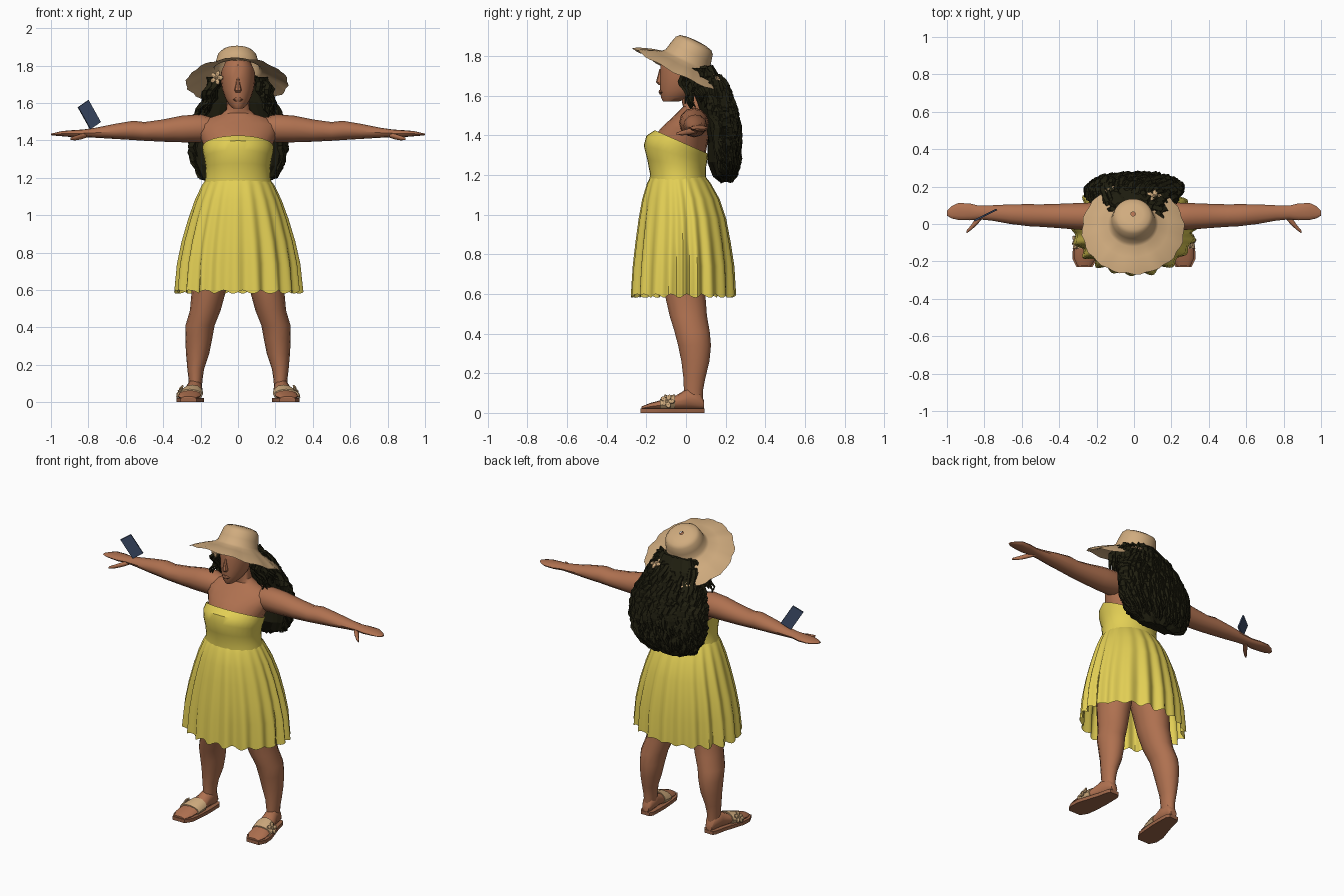
import bpy, bmesh, math, random
from mathutils import Vector, Matrix

random.seed(4)


def material(name, r, g, b):
    m = bpy.data.materials.new(name)
    m.diffuse_color = (r, g, b, 1)
    return m


SKIN = material("warm skin", 0.43, 0.165, 0.08)
DRESS = material("yellow cloth", 0.76, 0.62, 0.09)
STRAW = material("straw", 0.63, 0.41, 0.21)
HAIR = material("dark hair", 0.014, 0.013, 0.005)
PHONE = material("slate blue", 0.05, 0.078, 0.15)
SOLE = material("brown leather", 0.33, 0.13, 0.065)


def finish(name, bm, mat, smooth=40):
    bmesh.ops.recalc_face_normals(bm, faces=bm.faces)
    me = bpy.data.meshes.new(name)
    bm.to_mesh(me)
    bm.free()
    me.materials.append(mat)
    ob = bpy.data.objects.new(name, me)
    bpy.context.collection.objects.link(ob)
    if smooth:
        bpy.ops.object.select_all(action='DESELECT')
        ob.select_set(True)
        bpy.context.view_layer.objects.active = ob
        bpy.ops.object.shade_smooth_by_angle(angle=math.radians(smooth))
    return ob


def skin_rings(bm, rings, caps=True):
    """Join a list of equal point loops into a tube."""
    loops = [[bm.verts.new(p) for p in r] for r in rings]
    n = len(loops[0])
    for a, b in zip(loops, loops[1:]):
        for i in range(n):
            j = (i + 1) % n
            bm.faces.new((a[i], a[j], b[j], b[i]))
    if caps:
        bm.faces.new(loops[0])
        bm.faces.new(loops[-1])


def loft(name, rings, mat, caps=True, smooth=40):
    bm = bmesh.new()
    skin_rings(bm, rings, caps)
    return finish(name, bm, mat, smooth)


def oval(n):
    return [(math.cos(2 * math.pi * i / n), math.sin(2 * math.pi * i / n)) for i in range(n)]


def ring_z(z, rx, y0, y1, tilt=0, cx=0, n=20):
    cy, ry = (y0 + y1) / 2, (y1 - y0) / 2
    return [Vector((cx + rx * c, cy + ry * s, z - tilt * ry * s)) for c, s in oval(n)]


def ring_x(x, y0, y1, z0, z1, n=12):
    return [Vector((x, (y0 + y1) / 2 + (y1 - y0) / 2 * c, (z0 + z1) / 2 + (z1 - z0) / 2 * s))
            for c, s in oval(n)]


def ring_y(y, x0, x1, z0, z1, side=1, n=12):
    return [Vector((side * ((x0 + x1) / 2 + (x1 - x0) / 2 * c), y, (z0 + z1) / 2 + (z1 - z0) / 2 * s))
            for c, s in oval(n)]


def flower(name, loc, normal, r, mat):
    bm = bmesh.new()
    turn = Vector(normal).to_track_quat('Z', 'Y').to_matrix().to_4x4()
    base = Matrix.Translation(loc) @ turn
    for k in range(5):
        m = base @ Matrix.Rotation(k * math.tau / 5, 4, 'Z') @ Matrix.Translation((r * 0.55, 0, 0))
        bmesh.ops.create_icosphere(bm, subdivisions=1, radius=1,
                                   matrix=m @ Matrix.Diagonal((r * 0.5, r * 0.36, r * 0.22, 1)))
    bmesh.ops.create_icosphere(bm, subdivisions=1, radius=r * 0.3, matrix=base)
    finish(name, bm, mat, 0)


# Torso, shoulders and neck
loft("torso", [ring_z(*r) for r in [
    (0.95, 0.16, -0.15, 0.10), (1.18, 0.165, -0.165, 0.09), (1.30, 0.165, -0.19, 0.09, 0.28),
    (1.365, 0.18, -0.142, 0.10, 0.44), (1.425, 0.205, -0.11, 0.115, 0.25),
    (1.475, 0.215, -0.065, 0.12, 0.2), (1.515, 0.17, -0.035, 0.115, 0.12),
    (1.54, 0.09, -0.015, 0.105, 0.1), (1.565, 0.062, -0.02, 0.10), (1.66, 0.058, -0.03, 0.10)]], SKIN)

# Head with nose
loft("head", [ring_z(*r) for r in [
    (1.57, 0.026, -0.115, -0.04), (1.59, 0.048, -0.126, 0.02), (1.625, 0.068, -0.13, 0.07),
    (1.67, 0.084, -0.132, 0.11), (1.72, 0.092, -0.13, 0.13, 0.1), (1.765, 0.09, -0.125, 0.13, 0.3),
    (1.81, 0.07, -0.08, 0.11, 0.4), (1.835, 0.03, -0.03, 0.07, 0.4)]], SKIN)
loft("nose", [ring_z(*r, n=8) for r in [
    (1.655, 0.012, -0.138, -0.11), (1.668, 0.02, -0.152, -0.11),
    (1.69, 0.014, -0.146, -0.11), (1.735, 0.007, -0.134, -0.11)]], SKIN)
loft("lips", [ring_z(*r, n=10) for r in [
    (1.607, 0.012, -0.133, -0.11), (1.618, 0.028, -0.139, -0.10), (1.63, 0.012, -0.137, -0.11)]], SOLE)

# Arms, hands, legs and sandals, one set per side
arm = [(0.13, -0.02, 0.10, 1.41, 1.52), (0.20, -0.035, 0.115, 1.39, 1.54),
       (0.30, -0.03, 0.112, 1.39, 1.532), (0.40, -0.022, 0.108, 1.393, 1.512),
       (0.50, -0.015, 0.105, 1.398, 1.498), (0.56, -0.012, 0.106, 1.402, 1.505),
       (0.66, 0.0, 0.105, 1.408, 1.488), (0.76, 0.018, 0.10, 1.414, 1.468),
       (0.83, 0.025, 0.098, 1.418, 1.458), (0.88, 0.02, 0.11, 1.417, 1.455),
       (0.94, 0.022, 0.112, 1.422, 1.45), (0.975, 0.03, 0.095, 1.425, 1.442),
       (1.0, 0.045, 0.07, 1.428, 1.436)]
thumb = [(0.81, 0.03, 0.075, 1.415, 1.44), (0.84, -0.005, 0.04, 1.405, 1.435),
         (0.87, -0.032, -0.004, 1.4, 1.425), (0.895, -0.05, -0.035, 1.402, 1.415)]
leg = [(0.05, 0.033, -0.01, 0.085, 0.228), (0.12, 0.037, -0.012, 0.088, 0.227),
       (0.18, 0.045, -0.015, 0.10, 0.226), (0.26, 0.062, -0.025, 0.12, 0.216),
       (0.34, 0.072, -0.042, 0.128, 0.21), (0.41, 0.078, -0.06, 0.122, 0.203),
       (0.49, 0.082, -0.085, 0.108, 0.175), (0.60, 0.092, -0.11, 0.10, 0.155),
       (0.80, 0.11, -0.14, 0.11, 0.13), (1.0, 0.12, -0.14, 0.10, 0.11)]
foot = [(0.092, 0.205, 0.25, 0.02, 0.06), (0.07, 0.192, 0.262, 0.014, 0.11),
        (0.01, 0.19, 0.275, 0.014, 0.125), (-0.05, 0.19, 0.295, 0.014, 0.088),
        (-0.12, 0.195, 0.318, 0.014, 0.066), (-0.18, 0.202, 0.322, 0.014, 0.05),
        (-0.225, 0.23, 0.30, 0.014, 0.032)]
for s, tag in ((1, "left"), (-1, "right")):
    flip = Matrix.Diagonal((s, 1, 1))
    for name, prof in (("arm", arm), ("thumb", thumb)):
        loft(f"{tag}_{name}", [[flip @ p for p in ring_x(*r)] for r in prof], SKIN)
    loft(f"{tag}_leg", [ring_z(z, rx, y0, y1, 0, s * cx, 14) for z, rx, y0, y1, cx in leg], SKIN)
    loft(f"{tag}_foot", [ring_y(*r, s) for r in foot], SKIN)
    # flat sole traced around the foot
    edge = [(r[1] - 0.008, r[0]) for r in foot] + [(r[2] + 0.008, r[0]) for r in reversed(foot)]
    loft(f"{tag}_sole", [[Vector((s * x, y * 1.02, z)) for x, y in edge] for z in (0.0, 0.022)], SOLE)
    loft(f"{tag}_strap", [ring_y(*r, s) for r in [
        (-0.055, 0.186, 0.303, 0.008, 0.094), (-0.09, 0.186, 0.318, 0.008, 0.085),
        (-0.13, 0.19, 0.328, 0.008, 0.07)]], STRAW)
    flower(f"{tag}_strap_flower", (s * 0.312, -0.095, 0.058), (s, -0.1, 0.5), 0.04, STRAW)

# Dress: fitted bodice and a pleated skirt
loft("bodice", [ring_z(*r, n=32) for r in [
    (1.15, 0.188, -0.185, 0.108), (1.20, 0.174, -0.182, 0.10, 0.05), (1.255, 0.172, -0.195, 0.10, 0.15),
    (1.305, 0.18, -0.213, 0.105, 0.28), (1.34, 0.188, -0.20, 0.108, 0.38),
    (1.367, 0.19, -0.158, 0.11, 0.44)]], DRESS, caps=False)
N, PLEATS = 180, 20
skirt = []
for z, rx, y0, y1, amp in [(1.19, 0.172, -0.18, 0.10, 0), (1.16, 0.192, -0.195, 0.122, 0.015),
                           (1.08, 0.228, -0.218, 0.165, 0.025), (0.98, 0.262, -0.235, 0.197, 0.032),
                           (0.86, 0.295, -0.25, 0.218, 0.04), (0.74, 0.318, -0.262, 0.234, 0.05),
                           (0.59, 0.33, -0.27, 0.24, 0.062)]:
    cy, ring = (y0 + y1) / 2, []
    for i, p in enumerate(ring_z(z, rx, y0, y1, n=N)):
        a = math.tau * i / N
        f = 1 + amp * math.cos(PLEATS * a + 0.9 * math.sin(3 * a)) * (0.75 + 0.25 * math.sin(5 * a + 1))
        dz = 0.15 * amp * math.sin(PLEATS * a) if z < 0.7 else 0
        ring.append(Vector((p.x * f, cy + (p.y - cy) * f, z + dz)))
    skirt.append(ring)
loft("skirt", skirt, DRESS, caps=False)

# Straw hat, tilted back, with a wavy drooping brim
tilt = Matrix.Translation((-0.005, -0.022, 1.722)) @ Matrix.Rotation(math.radians(-26), 4, 'X')
hat = []
for r, h in [(0.273, -0.002), (0.245, 0.014), (0.19, 0.036), (0.135, 0.052), (0.121, 0.066),
             (0.114, 0.105), (0.104, 0.145), (0.088, 0.162), (0.055, 0.17), (0.012, 0.173)]:
    ring = []
    for i, (c, s) in enumerate(oval(48)):
        w = max(0, (r - 0.13) / 0.14)
        rr = r + 0.005 * w * math.sin(i * 2.1)
        droop = w * (0.004 * math.sin(i * 1.3) - 0.018 * c * c)
        ring.append(tilt @ Vector((rr * c, rr * s, h + droop)))
    hat.append(ring)
brim_hat = loft("sun_hat", hat, STRAW, caps=False)
flower("hat_flower", (0.11, 0.145, 1.69), (0.25, 0.5, 0.85), 0.045, STRAW)
flower("hair_flower", (-0.115, -0.07, 1.735), (-0.4, -1, 0.1), 0.04, STRAW)

# Hair: a wobbly mass covered by wavy locks
profile = [(1.75, 0.10, 0.02, 0.135), (1.68, 0.15, 0.03, 0.18), (1.60, 0.185, 0.04, 0.215),
           (1.53, 0.22, 0.065, 0.235), (1.46, 0.24, 0.10, 0.25), (1.36, 0.245, 0.11, 0.262),
           (1.27, 0.235, 0.115, 0.262), (1.20, 0.20, 0.14, 0.25), (1.165, 0.12, 0.17, 0.235)]
loft("hair_mass", [[p + Vector([random.uniform(-0.008, 0.008) for _ in range(3)])
                    for p in ring_z(*r, n=36)] for r in profile], HAIR, smooth=0)


def hair_point(t, a):
    t = min(max(t, 0), 1) * (len(profile) - 1.001)
    k = int(t)
    z, rx, y0, y1 = [u + (v - u) * (t - k) for u, v in zip(profile[k], profile[k + 1])]
    return Vector((rx * math.cos(a), (y0 + y1) / 2 + (y1 - y0) / 2 * math.sin(a), z))


def add_lock(bm, points, radius):
    """Zigzag tapered strand along the points."""
    ph, rings = random.uniform(0, 6), []
    for k, p in enumerate(points):
        u = k / (len(points) - 1)
        r = radius * (0.55 + 0.6 * math.sin(math.pi * min(u + 0.15, 1))) * (1 - 0.65 * u ** 4)
        off = Vector((math.sin(k * 1.7 + ph), math.cos(k * 1.4 + ph), 0)) * 0.011
        rings.append([p + off + Vector((r * c, r * s, 0)) for c, s in oval(5)])
    skin_rings(bm, rings)


bm = bmesh.new()
for i in range(110):
    a = -0.25 + (math.pi + 0.5) * (i + random.random()) / 110
    t0, t1 = random.uniform(0.05, 0.4), random.uniform(0.72, 1.0)
    add_lock(bm, [hair_point(t0 + (t1 - t0) * k / 13, a) for k in range(14)], random.uniform(0.014, 0.022))
# shorter locks framing the face
for s in (1, -1):
    for i in range(16):
        x, y = random.uniform(0.095, 0.15), random.uniform(-0.03, 0.10)
        end = random.uniform(1.52, 1.58)
        add_lock(bm, [Vector((s * (x + 0.06 * k / 8), y + 0.03 * k / 8, 1.74 + (end - 1.74) * k / 8))
                      for k in range(9)], 0.018)
finish("hair_locks", bm, HAIR, 0)

# Phone above the right hand
a, b, d = Vector((-0.855, 0.017, 1.577)), Vector((-0.80, 0.045, 1.615)), Vector((-0.79, 0.05, 1.46))
u, v = b - a, d - a
w = u.cross(v).normalized() * 0.005
loft("phone", [[q + o for q in (a, b, b + v, d)] for o in (-w, w)], PHONE, smooth=0)
